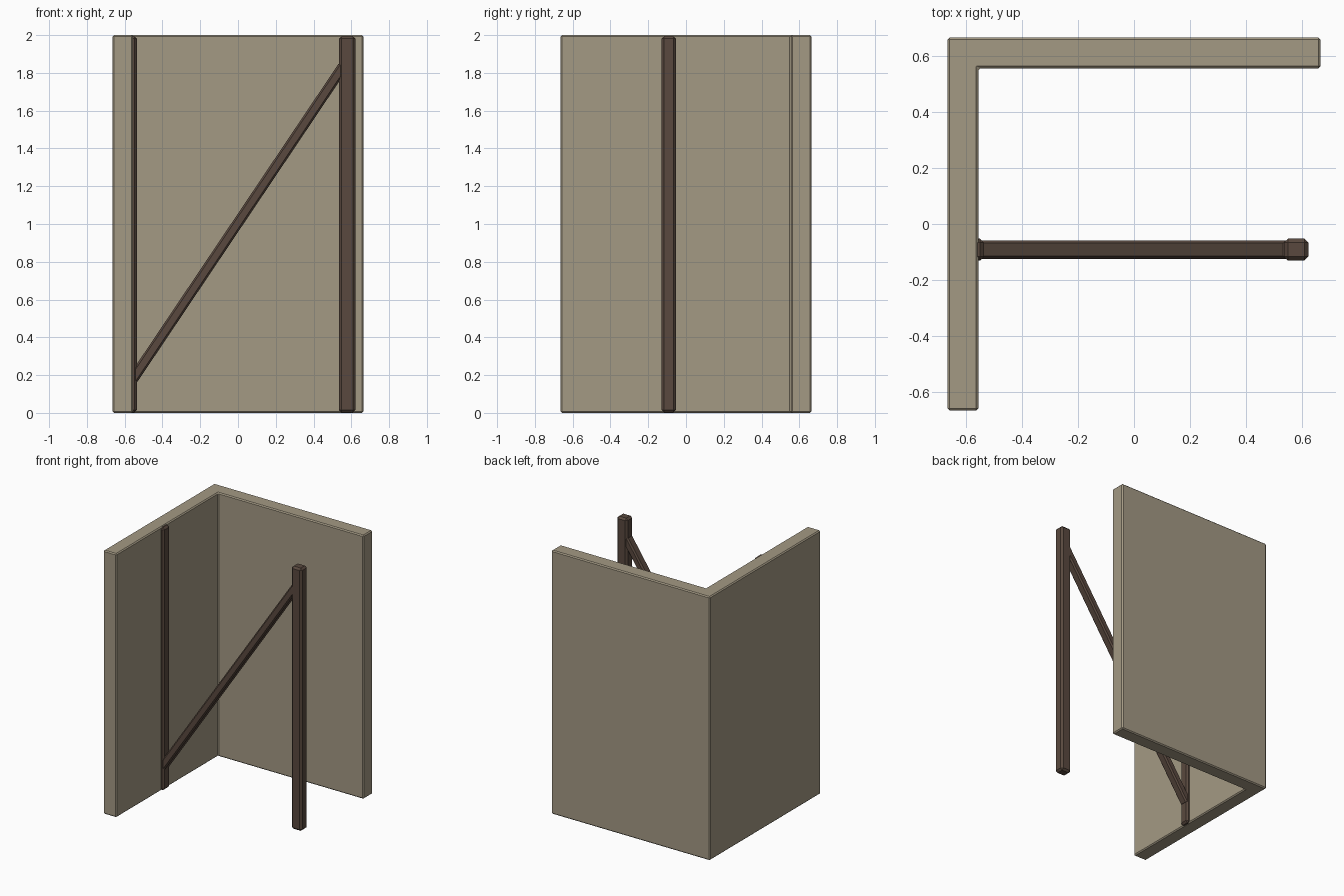
import bpy, bmesh, math
from mathutils import Matrix, Vector

if "Cube" in bpy.data.objects:
    bpy.data.objects.remove(bpy.data.objects["Cube"])


def material(name, color):
    m = bpy.data.materials.new(name)
    m.diffuse_color = (*color, 1)
    m.use_nodes = True
    m.node_tree.nodes["Principled BSDF"].inputs["Base Color"].default_value = m.diffuse_color
    return m


plaster = material("plaster", (0.37, 0.32, 0.23))
wood = material("dark_wood", (0.10, 0.066, 0.049))


def finish(name, bm, mat, bevel):
    bmesh.ops.recalc_face_normals(bm, faces=bm.faces)
    mesh = bpy.data.meshes.new(name)
    bm.to_mesh(mesh)
    bm.free()
    mesh.materials.append(mat)
    ob = bpy.data.objects.new(name, mesh)
    bpy.context.collection.objects.link(ob)
    mod = ob.modifiers.new("chamfer", 'BEVEL')
    mod.width = bevel
    mod.segments = 1
    mod.limit_method = 'ANGLE'
    return ob


def beam(name, center, size, bevel, angle=0.0):
    bm = bmesh.new()
    bmesh.ops.create_cube(bm, size=1, matrix=Matrix.Translation(center)
                          @ Matrix.Rotation(angle, 4, 'Y')
                          @ Matrix.Diagonal((*size, 1)))
    return finish(name, bm, wood, bevel)


# L-shaped corner wall, extruded from its plan
H, I = 0.665, 0.555
plan = [(-H, -H), (-I, -H), (-I, I), (H, I), (H, H), (-H, H)]
bm = bmesh.new()
base = bm.faces.new([bm.verts.new((x, y, 0)) for x, y in plan])
ext = bmesh.ops.extrude_face_region(bm, geom=[base])
bmesh.ops.translate(bm, vec=(0, 0, 2),
                    verts=[v for v in ext["geom"] if isinstance(v, bmesh.types.BMVert)])
finish("corner_wall", bm, plaster, 0.008)

# Upright posts: one free-standing, one sunk into the left wall
Y = -0.091
for side, name in ((-1, "wall_post"), (1, "free_post")):
    beam(name, (side * 0.578, Y, 0.9985), (0.088, 0.077, 1.993), 0.014)

# Diagonal brace with its ends buried in the posts
a, b = Vector((-0.56, Y, 0.173)), Vector((0.56, Y, 1.84))
d = b - a
beam("diagonal_brace", (a + b) / 2, (d.length, 0.066, 0.055), 0.01,
     -math.atan2(d.z, d.x))
